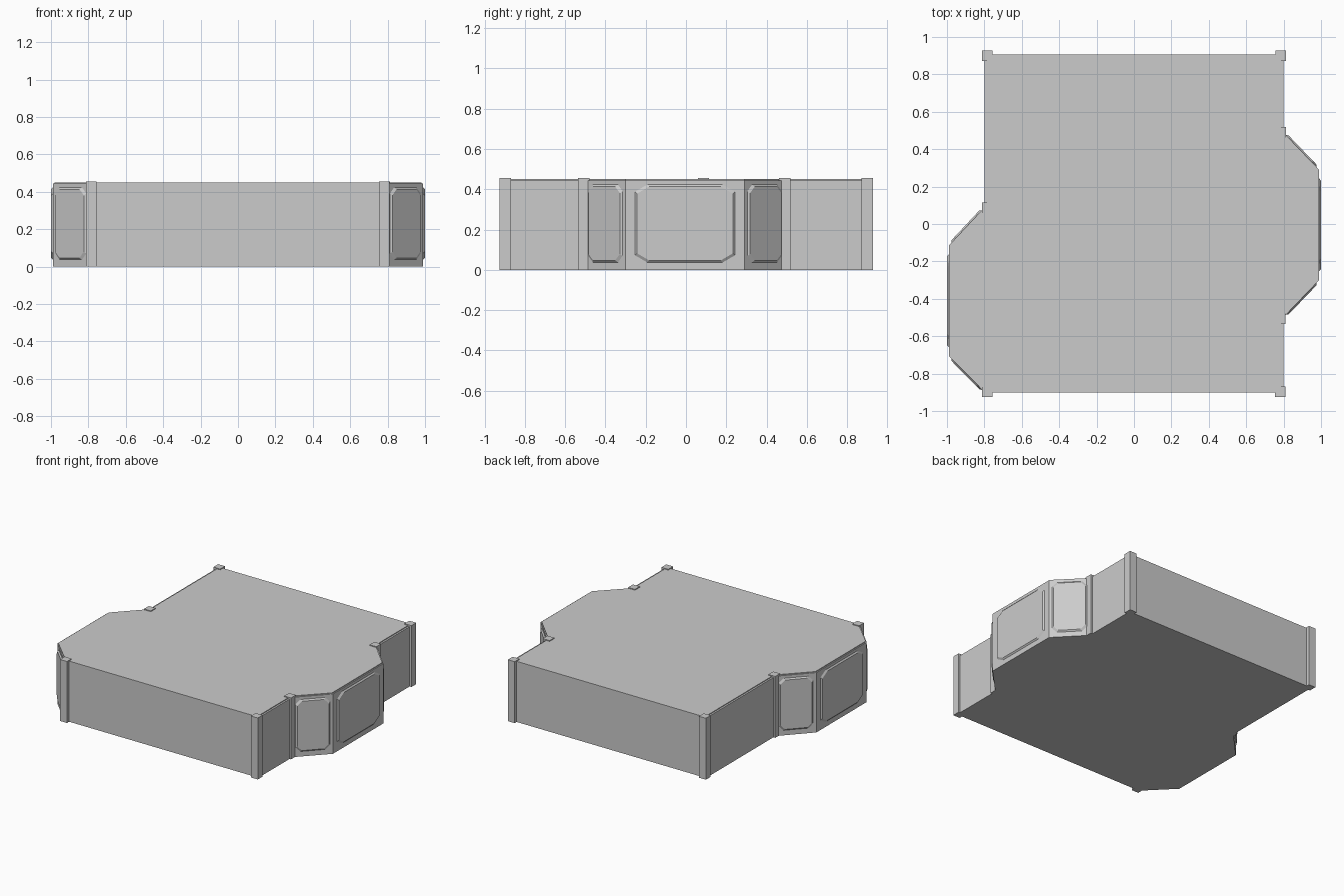
import bpy, bmesh
from mathutils import Vector

if "Cube" in bpy.data.objects:
    bpy.data.objects.remove(bpy.data.objects["Cube"])


def prism(name, base, top):
    """Solid between two matching closed loops of points."""
    bm = bmesh.new()
    a = [bm.verts.new(p) for p in base]
    b = [bm.verts.new(p) for p in top]
    n = len(a)
    bm.faces.new(a[::-1])
    bm.faces.new(b)
    for i in range(n):
        j = (i + 1) % n
        bm.faces.new((a[i], a[j], b[j], b[i]))
    bmesh.ops.recalc_face_normals(bm, faces=bm.faces)
    me = bpy.data.meshes.new(name)
    bm.to_mesh(me)
    bm.free()
    ob = bpy.data.objects.new(name, me)
    bpy.context.collection.objects.link(ob)
    return ob


def outline(wall, bay):
    """Floor plan, anticlockwise, with a bay on each side."""
    return [(-wall, -0.9), (wall, -0.9), (wall, -0.5), (bay, -0.3),
            (bay, 0.29), (wall, 0.49), (wall, 0.905), (-wall, 0.905),
            (-wall, 0.09), (-bay, -0.115), (-bay, -0.705)]


# Walls, with the roof set slightly in from the side walls
def slab(name, wall, bay, z0, z1):
    pts = outline(wall, bay)
    prism(name, [(x, y, z0) for x, y in pts], [(x, y, z1) for x, y in pts])


slab("walls", 0.798, 0.99, 0, 0.444)
slab("roof", 0.785, 0.982, 0.444, 0.45)

# Square posts at the corners and bay ends
H = 0.028
for x, y in [(-0.785, -0.897), (0.782, -0.897), (0.782, -0.507), (0.785, 0.49),
             (0.785, 0.9), (-0.785, 0.9), (-0.785, 0.087)]:
    square = [(x - H, y - H), (x + H, y - H), (x + H, y + H), (x - H, y + H)]
    prism("post", [(*p, 0) for p in square], [(*p, 0.456) for p in square])


# Raised bay panels with clipped corners and sloping edges
def panel(p, q, width, cx, cz):
    p, q = Vector((*p, 0)), Vector((*q, 0))
    along = (q - p).normalized()
    out = along.cross(Vector((0, 0, 1)))
    mid = (p + q) / 2 + Vector((0, 0, 0.23))

    def loop(inset, depth):
        w, h = width / 2 - inset, 0.195 - inset
        pts = [(-w + cx, -h), (w - cx, -h), (w, -h + cz), (w, h - cz),
               (w - cx, h), (-w + cx, h), (-w, h - cz), (-w, -h + cz)]
        return [mid + along * u + Vector((0, 0, v)) + out * depth for u, v in pts]

    prism("bay_panel", loop(0, -0.002), loop(0.012, 0.009))


plan = outline(0.798, 0.99)
for first in (2, 8):
    for k in range(3):
        p, q = plan[first + k], plan[(first + k + 1) % len(plan)]
        if k == 1:
            panel(p, q, 0.5, 0.06, 0.035)
        else:
            panel(p, q, 0.24, 0.032, 0.032)
